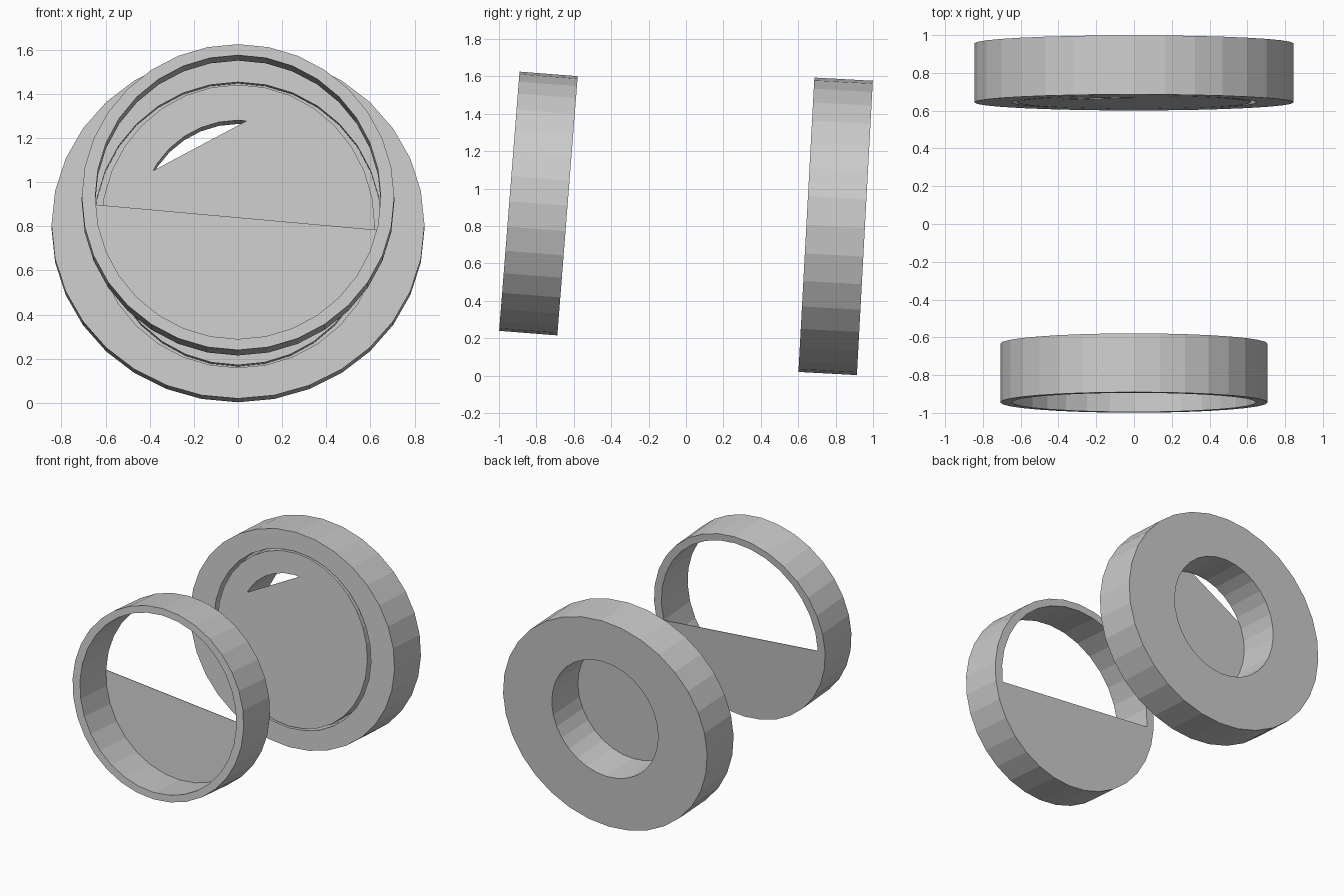
import bpy, bmesh, math
from mathutils import Vector

if "Cube" in bpy.data.objects:
    bpy.data.objects.remove(bpy.data.objects["Cube"])

SIDES = 32


def ring_verts(bm, rx, rz, y, dz=0.0):
    return [bm.verts.new((rx * math.sin(2 * math.pi * i / SIDES), y,
                          dz + rz * math.cos(2 * math.pi * i / SIDES)))
            for i in range(SIDES)]


def finish(bm, name, centre, tilt):
    bmesh.ops.recalc_face_normals(bm, faces=bm.faces)
    mesh = bpy.data.meshes.new(name)
    bm.to_mesh(mesh)
    bm.free()
    obj = bpy.data.objects.new(name, mesh)
    obj.location = centre
    obj.rotation_euler = (math.radians(tilt), 0, 0)
    bpy.context.collection.objects.link(obj)
    return obj


def lathe(name, profile, centre, tilt):
    """Closed ring from a loop of (rx, rz, y, z offset) sections."""
    bm = bmesh.new()
    rings = [ring_verts(bm, *p) for p in profile]
    for k, a in enumerate(rings):
        b = rings[(k + 1) % len(rings)]
        for i in range(SIDES):
            j = (i + 1) % SIDES
            bm.faces.new((a[i], a[j], b[j], b[i]))
    return finish(bm, name, centre, tilt)


def cut_plate(name, section, height, slope, thick, centre, tilt):
    """Thin disc with everything above a sloping chord removed."""
    bm = bmesh.new()
    bm.faces.new(ring_verts(bm, *section))
    bmesh.ops.bisect_plane(bm, geom=bm.verts[:] + bm.edges[:] + bm.faces[:],
                           plane_co=(0, 0, height),
                           plane_no=Vector((-slope, 0, 1)).normalized(),
                           clear_outer=True)
    ext = bmesh.ops.extrude_face_region(bm, geom=bm.faces[:], use_keep_orig=True)
    moved = [v for v in ext["geom"] if isinstance(v, bmesh.types.BMVert)]
    bmesh.ops.translate(bm, verts=moved, vec=(0, thick, 0))
    return finish(bm, name, centre, tilt)


# Front ring: thin-walled hoop with a part-disc closing the lower back
front = ((0, -0.789, 0.920), -4.5)
h = 0.156
lathe("front_ring", [(0.708, 0.695, -h, 0), (0.708, 0.695, h, 0),
                     (0.647, 0.645, h, 0), (0.647, 0.645, -h, 0)], *front)
cut_plate("front_half_plate", (0.647, 0.645, h, 0), -0.068, -0.09, -0.004, *front)

# Rear ring: thick washer with a central bore and a narrow groove in its front face
rear = ((0, 0.80, 0.798), -3.1)
h = 0.1565
groove = -h + 0.12
lathe("rear_ring", [(0.845, 0.788, -h, 0), (0.845, 0.788, h, 0),
                    (0.44, 0.44, h, 0.035), (0.44, 0.44, -h, 0.035),
                    (0.62, 0.636, -h, 0), (0.62, 0.636, groove, 0),
                    (0.65, 0.648, groove, 0), (0.65, 0.648, -h, 0)], *rear)
# Plate covering the bore flush with the front, cut by a sloping chord
cut_plate("rear_bore_plate", (0.44, 0.44, -h, 0.035), 0.451, 0.533, 0.004, *rear)
